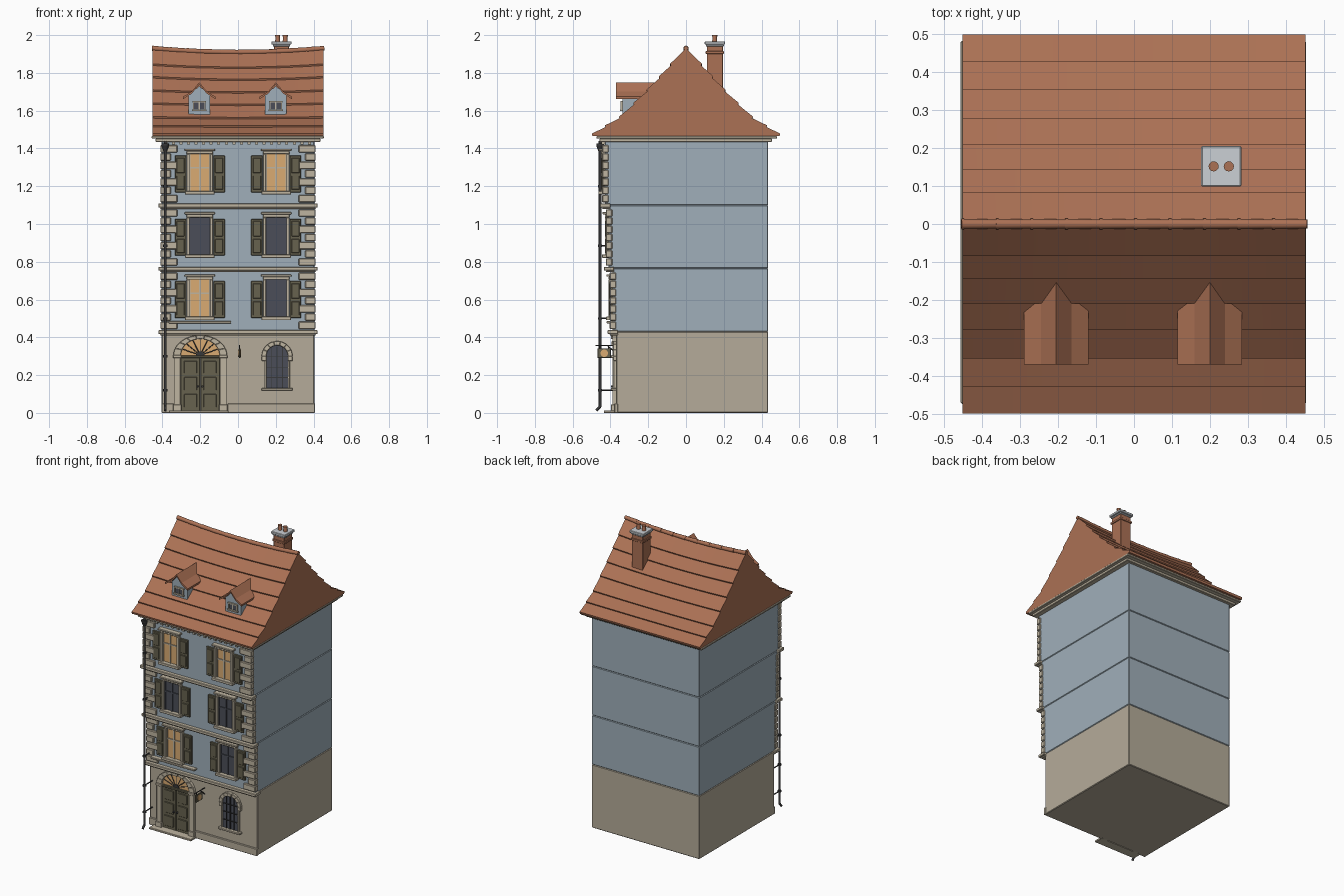
import bpy, bmesh, math
from mathutils import Vector

if "Cube" in bpy.data.objects:
    bpy.data.objects.remove(bpy.data.objects["Cube"])

def material(name, rgb):
    m = bpy.data.materials.new(name)
    m.diffuse_color = (*rgb, 1)
    m.use_nodes = True
    m.node_tree.nodes["Principled BSDF"].inputs["Base Color"].default_value = m.diffuse_color
    return m

WALL = material("blue grey plaster", (.35, .43, .49))
BASE = material("beige plaster", (.46, .41, .32))
STONE = material("trim stone", (.52, .46, .355))
ROOF = material("clay tile", (.41, .165, .09))
OLIVE = material("olive wood", (.135, .122, .078))
GLASS = material("dark glass", (.07, .076, .098))
AMBER = material("lit amber", (.70, .41, .17))
IRON = material("iron", (.04, .04, .042))
CAP = material("pale grey cap", (.60, .63, .66))

def box(bm, x0, x1, y0, y1, z0, z1):
    vs = bmesh.ops.create_cube(bm, size=1)["verts"]
    for v in vs:
        v.co = (x0 + (v.co.x + .5) * (x1 - x0), y0 + (v.co.y + .5) * (y1 - y0), z0 + (v.co.z + .5) * (z1 - z0))

def prism(bm, pts, y0, y1):
    """Outline in x, z pushed from y0 to y1."""
    a = [bm.verts.new((x, y0, z)) for x, z in pts]
    b = [bm.verts.new((x, y1, z)) for x, z in pts]
    bm.faces.new(a)
    bm.faces.new(b[::-1])
    for i in range(len(pts)):
        j = (i + 1) % len(pts)
        bm.faces.new((a[j], a[i], b[i], b[j]))

def tube(bm, p, q, r, r2=None, n=12):
    p, q = Vector(p), Vector(q)
    vs = bmesh.ops.create_cone(bm, cap_ends=True, segments=n, radius1=r, radius2=r if r2 is None else r2,
                               depth=(q - p).length)["verts"]
    rot = (q - p).to_track_quat('Z', 'Y')
    for v in vs:
        v.co = (p + q) / 2 + rot @ v.co

def make(name, mat, build, bevel=0, smooth=False):
    bm = bmesh.new()
    build(bm)
    bmesh.ops.recalc_face_normals(bm, faces=bm.faces)
    me = bpy.data.meshes.new(name)
    bm.to_mesh(me)
    bm.free()
    me.materials.append(mat)
    ob = bpy.data.objects.new(name, me)
    bpy.context.collection.objects.link(ob)
    if bevel:
        b = ob.modifiers.new("bevel", 'BEVEL')
        b.width, b.segments = bevel, 1
    if smooth:
        bpy.ops.object.select_all(action='DESELECT')
        ob.select_set(True)
        bpy.context.view_layer.objects.active = ob
        bpy.ops.object.shade_smooth_by_angle(angle=math.radians(40))
    return ob

def boxes(name, mat, items, bevel=0):
    return make(name, mat, lambda bm: [box(bm, *i) for i in items], bevel)

def arc(cx, cz, rx, rz, n=16):
    return [(cx + rx * math.cos(math.pi * i / n), cz + rz * math.sin(math.pi * i / n)) for i in range(n + 1)]

def voussoirs(name, cx, cz, ri, ro, y0, y1, n):
    """Ring of arch stones, the middle one a raised keystone."""
    def build(bm):
        inner, outer = arc(cx, cz, *ri, n * 3), arc(cx, cz, *ro, n * 3)
        for k in range(n):
            s = slice(k * 3, k * 3 + 4)
            prism(bm, inner[s] + outer[s][::-1], y0 - (.008 if k == n // 2 else 0), y1)
    make(name, STONE, build, .002)

# walls: ground floor and three floors that step forward
boxes("ground_floor", BASE, [(-.405, .405, -.37, .435, 0, .43)], .004)
floors = [(.43, .765, -.39), (.765, 1.1, -.41), (1.1, 1.44, -.43)]
for k, (z0, z1, yf) in enumerate(floors, 1):
    boxes(f"floor_{k}", WALL, [(-.405, .405, yf, .435, z0, z1)], .004)
    boxes(f"floor_band_{k}", STONE, [(-.422, .422, yf - .025, yf + .03, z0 - .012, z0 + .008),
                                     (-.412, .412, yf - .014, yf + .03, z0 - .02, z0 - .012)], .003)
    # corner stones, long and short in turn
    n, lo, hi = 7, z0 + .012, z1 - .02
    h = (hi - lo) / n
    q = []
    for i in range(n):
        w = .09 if i % 2 == 0 else .055
        for s in (-1, 1):
            xa, xb = sorted((s * .411, s * (.411 - w)))
            q.append((xa, xb, yf - .014, yf + .02, lo + i * h + .002, lo + (i + 1) * h - .002))
    boxes(f"quoins_{k}", STONE, q, .004)

boxes("plinth", BASE, [(-.055, .408, -.38, -.36, 0, .05), (-.405, -.34, -.38, -.36, 0, .05)], .003)
boxes("cornice", STONE, [(-.457, .454, -.474, .482, 1.452, 1.466), (-.436, .436, -.457, .455, 1.434, 1.452)], .003)
boxes("dentils", STONE, [(x / 100 - .01, x / 100 + .006, -.448, -.42, 1.42, 1.435) for x in range(-38, 40, 4)])

# upper windows with surrounds, bars and shutters
def window(tag, x, yf, zb, lit):
    zt = zb + .2
    boxes(f"pane_{tag}", AMBER if lit else GLASS, [(x - .056, x + .056, yf - .006, yf + .01, zb, zt)])
    boxes(f"window_surround_{tag}", STONE, [
        (x - .07, x - .054, yf - .02, yf + .01, zb, zt), (x + .054, x + .07, yf - .02, yf + .01, zb, zt),
        (x - .07, x + .07, yf - .02, yf + .01, zt, zt + .016), (x - .08, x + .08, yf - .032, yf + .01, zt + .016, zt + .028),
        (x - .078, x + .078, yf - .034, yf + .01, zb - .014, zb + .004)], .002)
    bars = [(x - .005, x + .005, yf - .012, yf, zb, zt), (x - .055, x + .055, yf - .012, yf, zb + .125, zb + .133)]
    bars += [(x + s * .053 - .004, x + s * .053 + .004, yf - .012, yf, zb, zt) for s in (-1, 1)]
    boxes(f"window_bars_{tag}", STONE if lit else GLASS, bars)
    sh = []
    for s in (-1, 1):
        c = x + s * .102
        sh.append((c - .03, c + .03, yf - .012, yf + .005, zb - .002, zt - .008))
        for a, b in ((.012, .085), (.1, .18)):
            sh.append((c - .021, c + .021, yf - .017, yf, zb + a, zb + b))
    boxes(f"shutters_{tag}", OLIVE, sh, .002)

for k, (zb, lit) in enumerate(((.505, (1, 0)), (.835, (0, 0)), (1.17, (1, 1)))):
    for s, on in zip((-1, 1), lit):
        window(f"{k + 1}_{'left' if s < 0 else 'right'}", s * .202, floors[k][2], zb, on)
boxes("ledge", STONE, [(-.367, -.036, -.42, -.38, .474, .486)], .002)

# front door with fanlight, surround and step
dx, G = -.2, -.37
make("fanlight", AMBER, lambda bm: prism(bm, arc(dx, .302, .104, .088), G - .006, G + .01))
def spokes(bm):
    for i in range(1, 8):
        a = math.pi * i / 8
        tube(bm, (dx, G - .008, .305), (dx + .1 * math.cos(a), G - .008, .305 + .084 * math.sin(a)), .0025, n=6)
    prism(bm, arc(dx, .305, .022, .02, 8), G - .011, G)
make("fanlight_bars", IRON, spokes)
door = [(dx - .105, dx - .001, G - .01, G + .01, .01, .298), (dx + .001, dx + .105, G - .01, G + .01, .01, .298),
        (dx - .105, dx + .105, G - .02, G + .01, .29, .304)]
for s in (-1, 1):
    for a, b in ((.03, .1), (.12, .19), (.21, .275)):
        door.append((dx + s * .051 - .034, dx + s * .051 + .034, G - .016, G, a, b))
boxes("door", OLIVE, door, .002)
make("door_knobs", IRON, lambda bm: [tube(bm, (dx + s * .012, G - .005, .14), (dx + s * .012, G - .026, .14), .006) for s in (-1, 1)])
jambs = []
for s in (-1, 1):
    c = dx + s * .122
    jambs += [(c - .018, c + .018, G - .02, G + .01, 0, .3), (c - .022, c + .022, G - .026, G + .01, 0, .045),
              (c - .022, c + .022, G - .026, G + .01, .29, .306)]
boxes("door_jambs", STONE, jambs, .002)
voussoirs("door_arch", dx, .305, (.102, .086), (.142, .106), G - .02, G + .01, 9)
boxes("door_step", STONE, [(-.365, -.05, -.435, G, 0, .013)], .002)

# arched ground floor window
wx = .207
make("ground_pane", GLASS, lambda bm: prism(bm, [(wx - .06, .13)] + arc(wx, .3, .06, .06)[::-1] + [(wx + .06, .13)], G - .005, G + .01))
make("ground_window_bars", IRON, lambda bm: [box(bm, wx + o - .002, wx + o + .002, G - .012, G, .13, .35) for o in (-.028, 0, .028)]
     + [box(bm, wx - .057, wx + .057, G - .012, G, z, z + .004) for z in (.185, .24, .295)])
voussoirs("ground_window_arch", wx, .3, (.057, .057), (.082, .08), G - .016, G + .01, 7)
boxes("ground_window_surround", STONE, [(wx - .068, wx - .057, G - .014, G + .01, .13, .3), (wx + .057, wx + .068, G - .014, G + .01, .13, .3),
      (wx - .082, wx - .057, G - .016, G + .01, .275, .3), (wx + .057, wx + .082, G - .016, G + .01, .275, .3),
      (wx - .082, wx + .082, G - .028, G + .01, .118, .131)], .002)

# hanging sign
boxes("sign_board", OLIVE, [(.004, .012, -.468, -.398, .29, .342)], .002)
make("sign_disc", AMBER, lambda bm: tube(bm, (.001, -.433, .316), (.015, -.433, .316), .02, n=20))
make("sign_bracket", IRON, lambda bm: [tube(bm, a, b, .003, n=6) for a, b in (
    ((.008, -.48, .356), (.008, -.36, .356)), ((.008, -.415, .356), (.008, -.365, .31)),
    ((.008, -.455, .34), (.008, -.455, .356)), ((.008, -.41, .34), (.008, -.41, .356)))])

# downpipe with hopper, clips and shoe
def pipe(bm):
    x, y = -.385, -.455
    tube(bm, (x, y, .03), (x, y, 1.44), .0075)
    tube(bm, (x, y, 1.385), (x, y, 1.415), .009, .02)
    tube(bm, (x, y, 1.415), (x, y, 1.425), .02)
    tube(bm, (x, y, .034), (x, y - .02, .012), .0075)
    for z, w in ((.12, G), (.3, G), (.5, -.39), (.885, -.41), (1.2, -.43)):
        tube(bm, (x, y, z - .006), (x, y, z + .006), .011)
        tube(bm, (x, y, z), (x, w, z), .004, n=6)
make("downpipe", IRON, pipe, smooth=True)

# bell-cast roof in stepped tile courses, sagging at the ridge
CURVE = [(0, 1.93), (.11, 1.805), (.216, 1.69), (.35, 1.56), (.495, 1.47)]
def roof_z(y):
    for (a, za), (b, zb) in zip(CURVE, CURVE[1:]):
        if y <= b:
            return za + (zb - za) * (y - a) / (b - a)
def sag(x, z):
    return z - .02 * (1 - (x / .452) ** 2) * max(0, z - 1.48) / .45
def roof(bm):
    cuts = [.495, .425, .35, .275, .205, .14, .08, 0]
    half = [(.495, 1.465)]
    for a, b in zip(cuts, cuts[1:]):
        half += [(a + .004, roof_z(a) + .009), (b, roof_z(b))]
    outline = half + [(-y, z) for y, z in half[-2::-1]]
    rings = [[bm.verts.new((x, y, sag(x, z))) for y, z in outline] for x in [-.452 + .0904 * i for i in range(11)]]
    n = len(outline)
    for r, s in zip(rings, rings[1:]):
        for i in range(n):
            bm.faces.new((r[i], r[(i + 1) % n], s[(i + 1) % n], s[i]))
    ends = [bm.faces.new(rings[0]), bm.faces.new(rings[-1][::-1])]
    bmesh.ops.triangulate(bm, faces=ends)
make("roof", ROOF, roof, smooth=True)
def ridge(bm):
    xs = [-.455 + .091 * i for i in range(11)]
    for a, b in zip(xs, xs[1:]):
        tube(bm, (a, 0, sag(a, 1.93)), (b + .002, 0, sag(b, 1.93)), .014, .012)
make("ridge_tiles", ROOF, ridge, smooth=True)

# two dormers
for x, side in ((-.205, "left"), (.2, "right")):
    make(f"dormer_wall_{side}", WALL, lambda bm: prism(
        bm, [(x - .058, 1.55), (x + .058, 1.55), (x + .058, 1.68), (x, 1.73), (x - .058, 1.68)], -.335, -.15))
    top = [(-.085, 1.674), (-.04, 1.702), (0, 1.75), (.04, 1.702), (.085, 1.674)]
    make(f"dormer_roof_{side}", ROOF, lambda bm: prism(
        bm, [(x + a, z) for a, z in top] + [(x + a, z - .012) for a, z in top[::-1]], -.37, -.13))
    boxes(f"dormer_pane_{side}", GLASS, [(x - .028, x + .028, -.341, -.33, 1.608, 1.643)])
    boxes(f"dormer_frame_{side}", STONE, [(x - .034, x - .027, -.346, -.33, 1.6, 1.65), (x + .027, x + .034, -.346, -.33, 1.6, 1.65),
          (x - .036, x + .036, -.346, -.33, 1.642, 1.65), (x - .038, x + .038, -.35, -.33, 1.598, 1.607),
          (x - .003, x + .003, -.344, -.33, 1.6, 1.65)])

# chimney
boxes("chimney_stack", ROOF, [(.19, .27, .11, .195, 1.65, 1.95), (.184, .276, .104, .2, 1.9, 1.915)], .002)
boxes("chimney_cap", CAP, [(.177, .283, .099, .206, 1.95, 1.967), (.184, .276, .105, .2, 1.94, 1.95)], .003)
make("chimney_pots", ROOF, lambda bm: [tube(bm, (x, .152, z), (x, .152, z + h), r, r2)
     for x in (.21, .25) for z, h, r, r2 in ((1.96, .034, .014, .011), (1.992, .008, .0135, .0135))], smooth=True)
